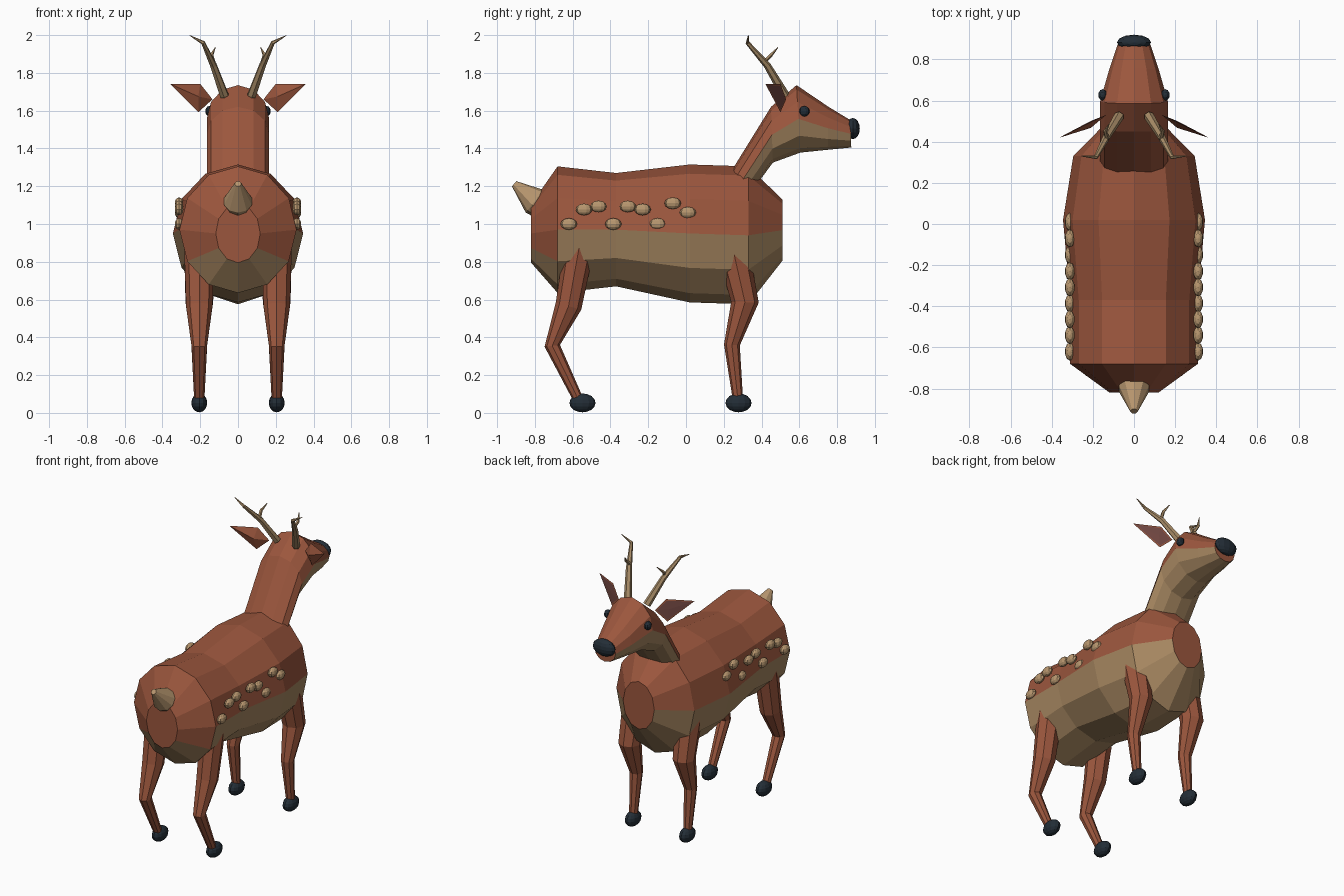
import bpy, bmesh, math
from mathutils import Vector, Matrix

cube = bpy.data.objects.get("Cube")
if cube:
    bpy.data.objects.remove(cube, do_unlink=True)


def material(name, r, g, b):
    m = bpy.data.materials.new(name)
    m.use_nodes = True
    m.diffuse_color = (r, g, b, 1)
    m.node_tree.nodes["Principled BSDF"].inputs["Base Color"].default_value = (r, g, b, 1)
    return m


COAT = material("russet coat", 0.33, 0.094, 0.047)
BELLY = material("tan underside", 0.38, 0.24, 0.118)
SPOT = material("pale spots", 0.48, 0.31, 0.16)
ANTLER = material("antler horn", 0.39, 0.26, 0.135)
DARK = material("dark hoof", 0.017, 0.027, 0.038)
EAR = material("inner ear", 0.17, 0.065, 0.055)


def finish(name, bm, *mats):
    bmesh.ops.recalc_face_normals(bm, faces=bm.faces)
    mesh = bpy.data.meshes.new(name)
    bm.to_mesh(mesh)
    bm.free()
    for m in mats:
        mesh.materials.append(m)
    ob = bpy.data.objects.new(name, mesh)
    bpy.context.collection.objects.link(ob)
    return ob


def loft(name, rings, sides, mats, rule=None):
    """Skin elliptical rings (centre, up axis, side axis); rule(segment, side) picks a material."""
    bm = bmesh.new()
    loops = []
    for c, up, side in rings:
        angles = [2 * math.pi * k / sides for k in range(sides)]
        loops.append([bm.verts.new(c + up * math.cos(t) + side * math.sin(t)) for t in angles])
    for i in range(len(loops) - 1):
        lo, hi = loops[i], loops[i + 1]
        for k in range(sides):
            j = (k + 1) % sides
            f = bm.faces.new((lo[k], lo[j], hi[j], hi[k]))
            f.material_index = rule(i, k) if rule else 0
    bm.faces.new(loops[0])
    bm.faces.new(loops[-1])
    return finish(name, bm, *mats)


def profile_rings(rows):
    """Rows of (top y, top z, bottom y, bottom z, half width)."""
    rings = []
    for ty, tz, by, bz, w in rows:
        top, bottom = Vector((0, ty, tz)), Vector((0, by, bz))
        rings.append(((top + bottom) / 2, (top - bottom) / 2, Vector((w, 0, 0))))
    return rings


def tube(name, path, sides, mat, s=1):
    """Tapered tube along (x, y, z, radius) points, x multiplied by s."""
    pts = [Vector((s * p[0], p[1], p[2])) for p in path]
    rings = []
    for i, p in enumerate(pts):
        d = (pts[min(i + 1, len(pts) - 1)] - pts[max(i - 1, 0)]).normalized()
        side = Vector((1, 0, 0))
        side = (side - d * side.dot(d)).normalized()
        rings.append((p, d.cross(side) * path[i][3], side * path[i][3]))
    return loft(name, rings, sides, [mat])


def ellipsoid(name, centre, size, mat, u=12, v=8):
    bm = bmesh.new()
    bmesh.ops.create_uvsphere(bm, u_segments=u, v_segments=v, radius=1,
                              matrix=Matrix.LocRotScale(Vector(centre), None, Vector(size)))
    return finish(name, bm, mat)


# Body barrel: lower half tan, with a narrower tan patch on the rump
body = [(-0.82, 1.105, -0.82, 0.795, 0.118), (-0.68, 1.305, -0.68, 0.635, 0.31),
        (-0.37, 1.27, -0.37, 0.67, 0.31), (0.02, 1.315, 0.02, 0.585, 0.345),
        (0.33, 1.305, 0.33, 0.575, 0.295), (0.51, 1.13, 0.51, 0.805, 0.118)]
loft("body", profile_rings(body), 12, [COAT, BELLY],
     lambda i, k: int(4 <= k <= 7 if i == 0 else 3 <= k <= 8))

# Neck and head: throat and jaw tan
head = [(0.18, 1.16, 0.33, 1.1, 0.16), (0.24, 1.28, 0.375, 1.21, 0.165),
        (0.45, 1.62, 0.46, 1.325, 0.165), (0.585, 1.735, 0.605, 1.378, 0.165),
        (0.755, 1.62, 0.75, 1.393, 0.12), (0.87, 1.55, 0.875, 1.405, 0.08)]
loft("neck_and_head", profile_rings(head), 12, [COAT, BELLY], lambda i, k: int(3 <= k <= 8))
ellipsoid("nose", (0, 0.883, 1.505), (0.083, 0.037, 0.056), DARK)

# Tail
tube("tail", [(0, -0.72, 1.06, 0.06), (0, -0.8, 1.12, 0.077), (0, -0.91, 1.213, 0.018)], 10, SPOT)

front_leg = [(0.2, 0.25, 0.86, 0.085), (0.205, 0.312, 0.585, 0.073),
             (0.205, 0.243, 0.36, 0.042), (0.205, 0.277, 0.05, 0.026)]
back_leg = [(0.205, -0.565, 0.88, 0.08), (0.205, -0.622, 0.565, 0.07),
            (0.205, -0.708, 0.355, 0.041), (0.205, -0.56, 0.05, 0.026)]
main_beam = [(0.072, 0.525, 1.68, 0.025), (0.13, 0.43, 1.84, 0.019),
             (0.185, 0.325, 1.96, 0.011), (0.255, 0.33, 1.998, 0.002)]
tine = [(0.13, 0.415, 1.86, 0.012), (0.14, 0.45, 1.895, 0.01), (0.12, 0.487, 1.935, 0.002)]
ear_edge = [(0.135, 0.53, 1.66), (0.2, 0.5, 1.742), (0.36, 0.42, 1.742), (0.21, 0.5, 1.592)]
spots = [(-0.62, 1.0), (-0.54, 1.077), (-0.463, 1.093), (-0.385, 1.0), (-0.308, 1.093),
         (-0.23, 1.077), (-0.15, 1.0), (-0.07, 1.11), (0.01, 1.06)]

for label, s in (("right", 1), ("left", -1)):
    # Legs and hooves
    for part, path, y in (("front", front_leg, 0.278), ("back", back_leg, -0.548)):
        tube(f"{label}_{part}_leg", path, 8, COAT, s)
        ellipsoid(f"{label}_{part}_hoof", (s * 0.205, y, 0.053), (0.042, 0.069, 0.05), DARK)

    # Antlers
    tube(f"{label}_antler", main_beam, 6, ANTLER, s)
    tube(f"{label}_antler_tine", tine, 5, ANTLER, s)

    # Eyes
    ellipsoid(f"{label}_eye", (s * 0.152, 0.627, 1.597), (0.022, 0.028, 0.028), DARK, 10, 6)

    # Ears: leaf outline, ridged back, inset inner face
    bm = bmesh.new()
    rim = [bm.verts.new((s * x, y, z)) for x, y, z in ear_edge]
    ridge = bm.verts.new((s * 0.21, 0.467, 1.675))
    hollow = bm.verts.new((s * 0.215, 0.498, 1.675))
    inner = []
    for i in range(4):
        a, b = rim[i], rim[(i + 1) % 4]
        bm.faces.new((a, b, ridge))
        inner.append(bm.faces.new((b, a, hollow)))
    bmesh.ops.recalc_face_normals(bm, faces=bm.faces)
    bmesh.ops.inset_region(bm, faces=inner, thickness=0.012)
    for f in inner:
        f.material_index = 1
    finish(f"{label}_ear", bm, COAT, EAR)

    # Flank spots
    for n, (y, z) in enumerate(spots):
        ellipsoid(f"{label}_spot_{n + 1}", (s * 0.312, y, z), (0.024, 0.044, 0.031), SPOT, 10, 6)
